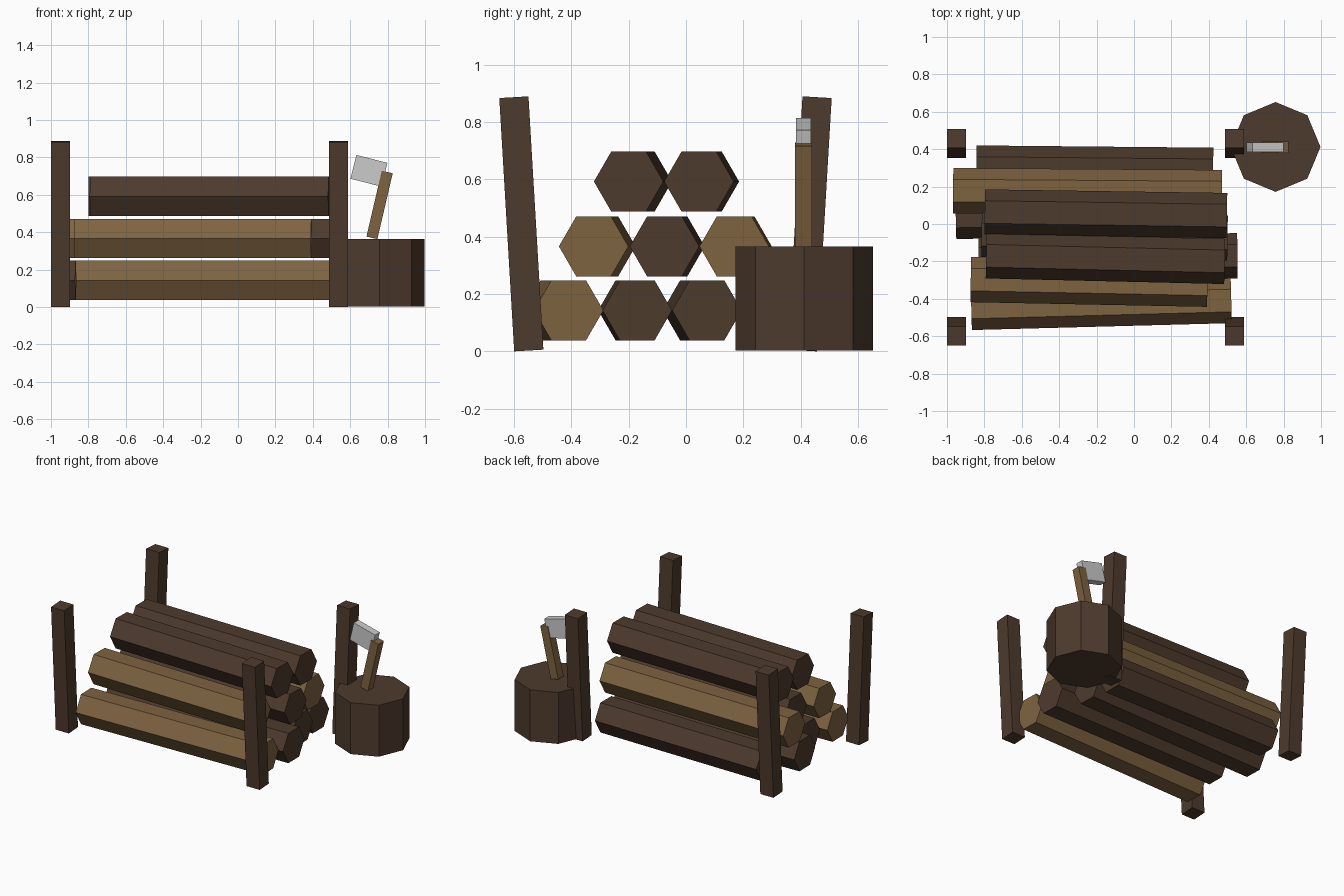
import bpy
from mathutils import Vector, Matrix
from math import pi

if "Cube" in bpy.data.objects:
    bpy.data.objects.remove(bpy.data.objects["Cube"])


def material(name, rgb):
    m = bpy.data.materials.new(name)
    m.diffuse_color = (*rgb, 1)
    m.use_nodes = True
    m.node_tree.nodes["Principled BSDF"].inputs["Base Color"].default_value = m.diffuse_color
    return m


BARK = material("dark_bark", (0.075, 0.043, 0.026))
POST = material("post_wood", (0.075, 0.043, 0.026))
PALE = material("pale_wood", (0.21, 0.125, 0.052))


def finish(name, mat):
    ob = bpy.context.object
    ob.name = name
    if mat:
        ob.data.materials.append(mat)
    return ob


def bar(name, a, b, width, depth, mat):
    """Rectangular bar from a to b; width across, depth along the other side."""
    a, b = Vector(a), Vector(b)
    d = b - a
    bpy.ops.mesh.primitive_cube_add(size=1)
    ob = finish(name, mat)
    rot = Vector((0, 0, 1)).rotation_difference(d).to_matrix().to_4x4()
    ob.matrix_world = (Matrix.Translation((a + b) / 2) @ rot
                       @ Matrix.Diagonal((width, depth, d.length, 1)))
    return ob


def log(name, x0, x1, y0, y1, z, mat, r=0.121):
    """Six-sided log lying along x, with corners pointing to the sides."""
    a, b = Vector((x0, y0, z)), Vector((x1, y1, z))
    bpy.ops.mesh.primitive_cylinder_add(vertices=6, radius=r, depth=(b - a).length)
    ob = finish(name, mat)
    yaw = Matrix.Rotation((b - a).to_2d().angle_signed(Vector((1, 0))), 4, 'Z')
    ob.matrix_world = (Matrix.Translation((a + b) / 2) @ yaw
                       @ Matrix.Rotation(pi / 2, 4, 'Y'))
    return ob


# Stacked logs: left x, right x, left y, right y, material
rows = [
    (0.143, [(-0.87, 0.52, -0.446, -0.409, PALE),
             (-0.83, 0.553, -0.185, -0.17, BARK),
             (-0.953, 0.45, 0.04, 0.073, BARK),
             (-0.842, 0.423, 0.299, 0.287, BARK)]),
    (0.366, [(-0.873, 0.393, -0.297, -0.322, PALE),
             (-0.815, 0.50, -0.056, -0.075, BARK),
             (-0.967, 0.47, 0.178, 0.168, PALE)]),
    (0.592, [(-0.79, 0.485, -0.17, -0.2, BARK),
             (-0.798, 0.497, 0.064, 0.045, BARK)]),
]
for i, (z, logs) in enumerate(rows):
    for j, (x0, x1, y0, y1, mat) in enumerate(logs):
        log(f"log_row{i + 1}_{j + 1}", x0, x1, y0, y1, z, mat)

# Four posts leaning outwards
for side, x in (("left", -0.949), ("right", 0.537)):
    bar(f"front_{side}_post", (x, -0.548, 0.003), (x, -0.60, 0.886), 0.102, 0.102, POST)
    bar(f"back_{side}_post", (x, 0.405, 0.003), (x, 0.457, 0.886), 0.102, 0.102, POST)

# Chopping stump
bpy.ops.mesh.primitive_cylinder_add(vertices=8, radius=0.24, depth=0.362,
                                    location=(0.757, 0.412, 0.184))
finish("stump", BARK)

# Axe standing on the stump
bar("axe_handle", (0.716, 0.41, 0.37), (0.798, 0.41, 0.722), 0.06, 0.06, PALE)
bar("axe_head", (0.684, 0.41, 0.665), (0.716, 0.41, 0.792), 0.171, 0.052, None)
